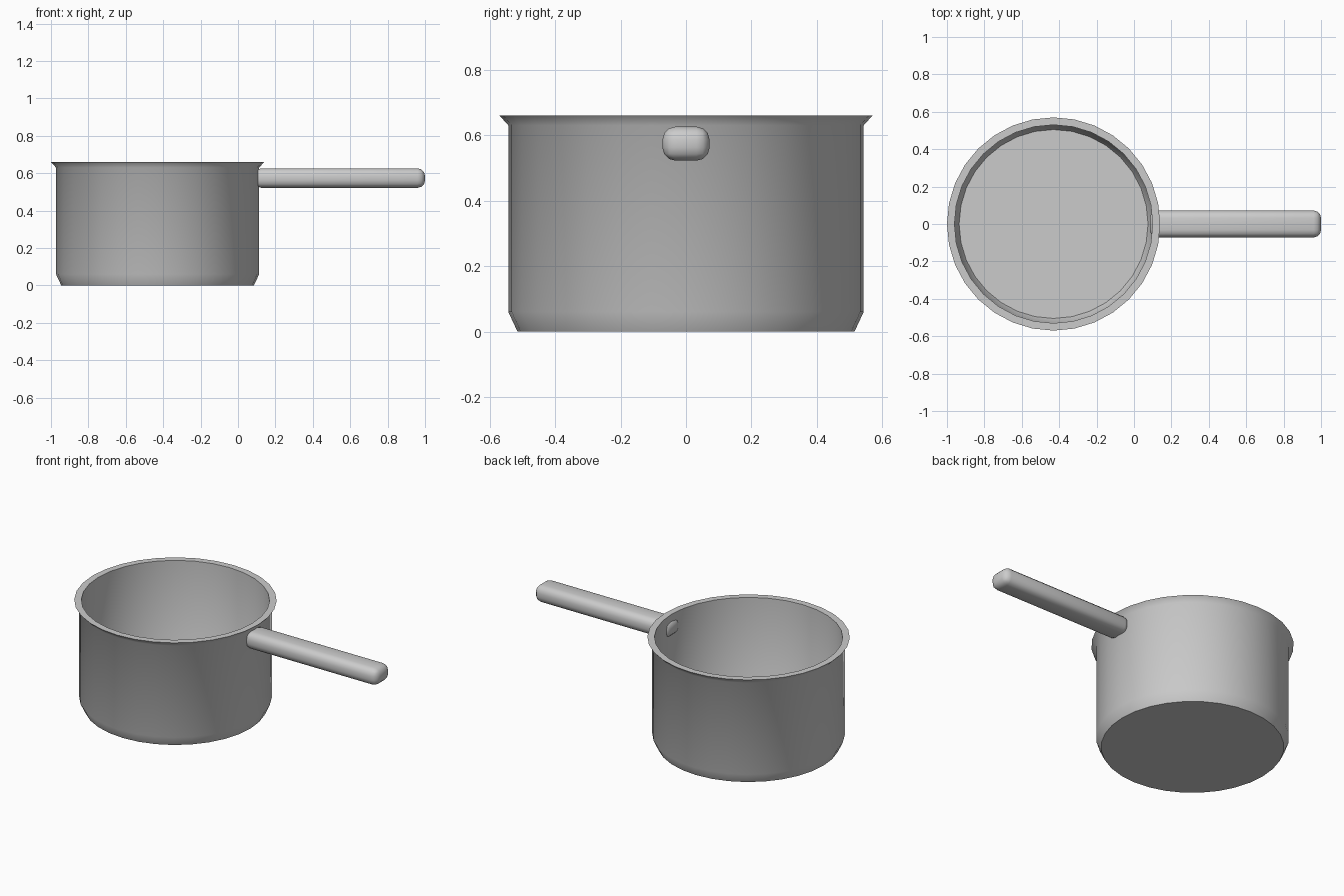
import bpy, bmesh, math

if "Cube" in bpy.data.objects:
    bpy.data.objects.remove(bpy.data.objects["Cube"])

CENTRE_X = -0.43
SEGMENTS = 32

metal = bpy.data.materials.new("grey_metal")
metal.diffuse_color = (0.6, 0.6, 0.6, 1)
metal.use_nodes = True
metal.node_tree.nodes["Principled BSDF"].inputs["Base Color"].default_value = metal.diffuse_color


def finish(bm, name, angle):
    bmesh.ops.recalc_face_normals(bm, faces=bm.faces)
    mesh = bpy.data.meshes.new(name)
    bm.to_mesh(mesh)
    bm.free()
    mesh.materials.append(metal)
    obj = bpy.data.objects.new(name, mesh)
    bpy.context.collection.objects.link(obj)
    bpy.ops.object.select_all(action='DESELECT')
    obj.select_set(True)
    bpy.context.view_layer.objects.active = obj
    bpy.ops.object.shade_smooth_by_angle(angle=math.radians(angle))
    return obj


# Pot: one closed wall profile (radius, z), from outer base over the lip to inner floor
profile = [(0.515, 0), (0.543, 0.06), (0.543, 0.63), (0.57, 0.66),
           (0.53, 0.66), (0.53, 0.075), (0.505, 0.025)]
bm = bmesh.new()
rings = []
for r, z in profile:
    rings.append([bm.verts.new((CENTRE_X + r * math.cos(2 * math.pi * i / SEGMENTS),
                                r * math.sin(2 * math.pi * i / SEGMENTS), z))
                  for i in range(SEGMENTS)])
for a, b in zip(rings, rings[1:]):
    for i in range(SEGMENTS):
        j = (i + 1) % SEGMENTS
        bm.faces.new((a[i], a[j], b[j], b[i]))
bm.faces.new(rings[0])    # underside
bm.faces.new(rings[-1])   # inner floor
finish(bm, "pot", 50)

# Handle: rounded bar whose inner end just pokes through the wall
X0, X1, WIDTH, HEIGHT, Z = 0.085, 1.0, 0.144, 0.104, 0.574
bm = bmesh.new()
bmesh.ops.create_cube(bm, size=1)
for v in bm.verts:
    v.co = ((X0 + X1) / 2 + v.co.x * (X1 - X0), v.co.y * WIDTH, Z + v.co.z * HEIGHT)
bmesh.ops.bevel(bm, geom=bm.edges[:], offset=0.04, segments=3, profile=0.5, affect='EDGES')
finish(bm, "handle", 50)
